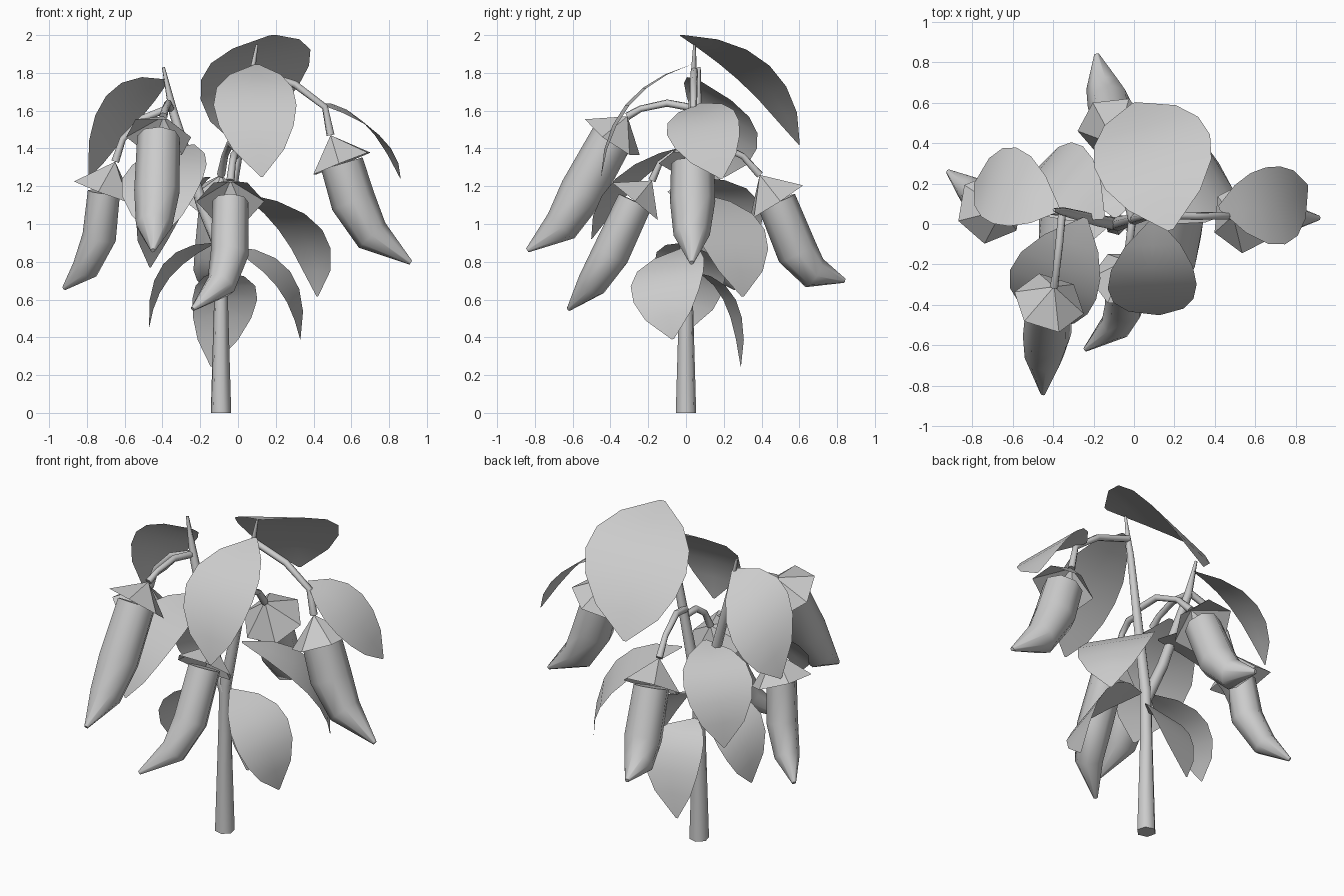
import bpy, bmesh, math
from mathutils import Vector

cube = bpy.data.objects.get("Cube")
if cube:
    bpy.data.objects.remove(cube)

grey = bpy.data.materials.new("plain grey")
grey.use_nodes = True
COLOUR = (0.6, 0.6, 0.6, 1)
grey.diffuse_color = COLOUR
grey.node_tree.nodes["Principled BSDF"].inputs["Base Color"].default_value = COLOUR


def finish(name, bm, closed=True):
    if closed:
        bmesh.ops.recalc_face_normals(bm, faces=bm.faces)
    mesh = bpy.data.meshes.new(name)
    bm.to_mesh(mesh)
    bm.free()
    mesh.materials.append(grey)
    mesh.shade_smooth()
    obj = bpy.data.objects.new(name, mesh)
    bpy.context.collection.objects.link(obj)
    return obj


def sweep(name, path, radii, sides=6):
    """Tapered tube along a path, closed at both ends."""
    pts = [Vector(p) for p in path]
    bm = bmesh.new()
    rings, normal, last = [], None, None
    for i, p in enumerate(pts):
        tangent = (pts[min(i + 1, len(pts) - 1)] - pts[max(i - 1, 0)]).normalized()
        if normal is None:
            normal = tangent.orthogonal().normalized()
        else:
            normal = last.rotation_difference(tangent) @ normal
        last = tangent
        across = tangent.cross(normal)
        ring = []
        for k in range(sides):
            a = math.tau * k / sides
            ring.append(bm.verts.new(p + radii[i] * (math.cos(a) * normal + math.sin(a) * across)))
        rings.append(ring)
    for a, b in zip(rings, rings[1:]):
        for k in range(sides):
            j = (k + 1) % sides
            bm.faces.new((a[k], a[j], b[j], b[k]))
    bm.faces.new(rings[0])
    bm.faces.new(rings[-1])
    obj = finish(name, bm)
    obj.data.set_sharp_from_angle(angle=math.radians(65))


def calyx(name, apex, centre, radius=0.18):
    """Open six-sided cap over the top of a pod."""
    apex, centre = Vector(apex), Vector(centre)
    axis = (centre - apex).normalized()
    u = axis.cross(Vector((0, 0, 1))).normalized()
    v = axis.cross(u)
    bm = bmesh.new()
    top = bm.verts.new(apex)
    ring = [bm.verts.new(centre + radius * (math.cos(k * math.pi / 3) * u + math.sin(k * math.pi / 3) * v))
            for k in range(6)]
    for k in range(6):
        bm.faces.new((top, ring[k], ring[(k + 1) % 6]))
    finish(name, bm).data.set_sharp_from_angle(angle=math.radians(30))


def leaf(name, base, mid, tip, width, tilt=0.0):
    """Bent oval sheet through three points; tilt lifts its +x or +y edge."""
    base, mid, tip = Vector(base), Vector(mid), Vector(tip)
    control = 2 * mid - (base + tip) / 2
    run = tip - base
    side = run.cross(Vector((0, 0, 1))).normalized()
    if side.x + side.y < 0:
        side = -side
    side = (side + Vector((0, 0, tilt))).normalized()
    bm = bmesh.new()
    rows = []
    outline = (0.05, 0.62, 0.92, 1.0, 0.9, 0.62, 0.03)
    for i, w in enumerate(outline):
        t = i / (len(outline) - 1)
        p = (1 - t) ** 2 * base + 2 * t * (1 - t) * control + t * t * tip
        rows.append([bm.verts.new(p + side * s * w * width / 2) for s in (-1, 0, 1)])
    for a, b in zip(rows, rows[1:]):
        for k in range(2):
            bm.faces.new((a[k], a[k + 1], b[k + 1], b[k]))
    if sum(f.normal.z for f in bm.faces if not f.normal_update()) < 0:
        bmesh.ops.reverse_faces(bm, faces=bm.faces)
    finish(name, bm, closed=False)


# Main stem and side branch
sweep("main_stem", [(-.09, 0, 0), (-.09, 0, .6), (-.085, 0, .9), (.06, .04, 1.72), (.1, .045, 1.95)],
      [.056, .038, .035, .022, .007])
sweep("side_branch", [(-.09, 0, .86), (-.19, .02, 1.1), (-.345, .06, 1.6), (-.395, .07, 1.83)],
      [.034, .032, .024, .008])

# Pods: stalk path (ending at the cap's apex), pod path and radius
PODS = {
    "front_right": ([(-.355, .06, 1.61), (-.37, -.1, 1.64), (-.385, -.24, 1.61), (-.395, -.31, 1.57)],
                    [(-.42, -.39, 1.46), (-.43, -.55, 1.17), (-.445, -.66, .99), (-.45, -.84, .86)], .12),
    "front": ([(-.01, .01, 1.36), (-.02, -.07, 1.37), (-.03, -.14, 1.32), (-.04, -.18, 1.23)],
              [(-.04, -.27, 1.12), (-.045, -.40, .84), (-.09, -.5, .68), (-.24, -.62, .55)], .1),
    "right": ([(-.35, .06, 1.62), (-.5, .07, 1.56), (-.61, .07, 1.45), (-.65, .07, 1.33)],
              [(-.71, .08, 1.17), (-.735, .11, .93), (-.81, .17, .76), (-.92, .26, .66)], .09),
    "back": ([(-.01, .02, 1.4), (-.04, .15, 1.43), (-.07, .3, 1.36), (-.09, .39, 1.26)],
             [(-.1, .48, 1.12), (-.12, .59, .85), (-.15, .68, .74), (-.185, .84, .7)], .11),
    "left": ([(.08, .045, 1.81), (.3, .04, 1.74), (.46, .04, 1.62), (.49, .04, 1.47)],
             [(.55, .035, 1.32), (.61, .035, 1.12), (.71, .03, .94), (.915, .03, .795)], .12),
}
for place, (stalk, body, r) in PODS.items():
    sweep(place + "_stalk", stalk, [.02, .02, .018, .022])
    sweep(place + "_pod", body, [r * .95, r, r * .8, .012], sides=8)
    calyx(place + "_pod_cap", stalk[-1], body[0])

# Leaves
leaf("top_back_leaf", (.18, -.03, 2.0), (.09, .36, 1.8), (0, .6, 1.42), .6, .13)
leaf("top_front_leaf", (.1, .03, 1.845), (.09, -.31, 1.63), (.125, -.45, 1.25), .44)
leaf("upper_right_leaf", (-.37, .07, 1.76), (-.64, .19, 1.58), (-.79, .2, 1.25), .44, -.5)
leaf("upper_left_leaf", (.42, .08, 1.64), (.7, .09, 1.51), (.86, .19, 1.24), .4, .2)
leaf("middle_front_leaf", (-.24, .03, 1.42), (-.4, -.3, 1.24), (-.42, -.5, .92), .45)
leaf("middle_back_leaf", (-.15, .03, 1.25), (-.38, .23, 1.12), (-.465, .29, .77), .4)
leaf("middle_left_leaf", (0, .04, 1.17), (.33, .23, .97), (.42, .3, .615), .44)
leaf("lower_left_leaf", (-.05, 0, .88), (.24, -.1, .71), (.33, -.07, .39), .4, .2)
leaf("lower_right_leaf", (-.12, 0, .9), (-.38, .02, .75), (-.47, .03, .455), .38, -.2)
leaf("lower_back_leaf", (-.09, .03, .75), (-.07, .23, .6), (-.14, .29, .245), .35)
